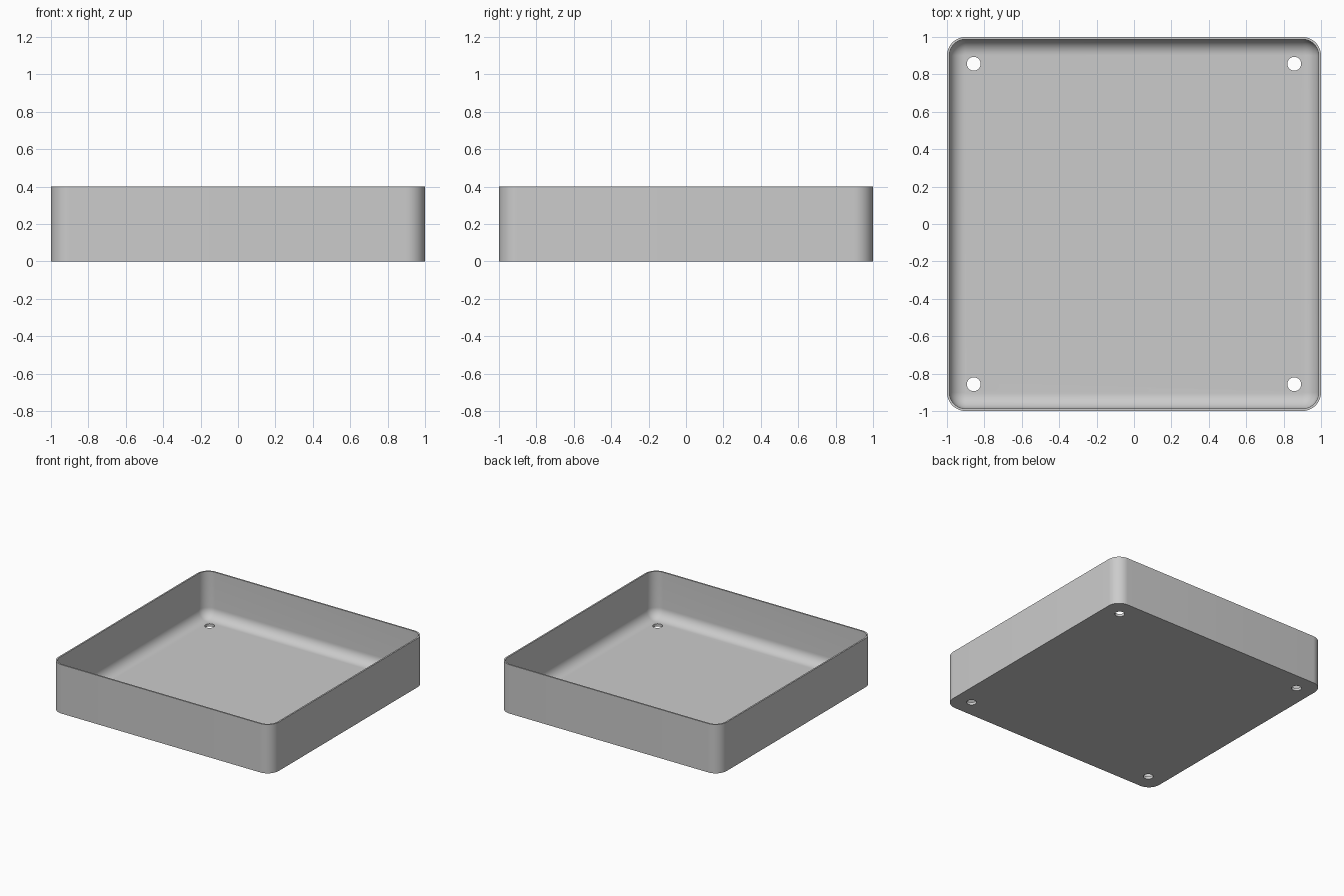
import bpy, bmesh
from math import sin, cos, pi

HALF, HEIGHT = 1.0, 0.4
CORNER = 0.1          # outer corner radius
WALL, FLOOR = 0.0125, 0.022
FILLET = 0.083        # inner floor fillet radius
HOLE_POS, HOLE_R = 0.857, 0.037
CORNER_STEPS, FILLET_STEPS = 12, 12

if "Cube" in bpy.data.objects:
    bpy.data.objects.remove(bpy.data.objects["Cube"], do_unlink=True)

grey = bpy.data.materials.new("plain_grey")
grey.use_nodes = True
grey.diffuse_color = (0.6, 0.6, 0.6, 1)
grey.node_tree.nodes["Principled BSDF"].inputs["Base Color"].default_value = (0.6, 0.6, 0.6, 1)


def rounded_ring(bm, inset, z):
    """Rounded square loop, inset from the outer wall."""
    c, r = HALF - CORNER, CORNER - inset
    ring = []
    for quarter, (sx, sy) in enumerate(((1, 1), (-1, 1), (-1, -1), (1, -1))):
        for i in range(CORNER_STEPS + 1):
            a = (quarter + i / CORNER_STEPS) * pi / 2
            ring.append(bm.verts.new((sx * c + r * cos(a), sy * c + r * sin(a), z)))
    return ring


# Profile from the outer bottom edge, over the rim, down to the inner floor
profile = [(0, 0), (0, HEIGHT), (WALL, HEIGHT)]
for i in range(FILLET_STEPS + 1):
    a = i / FILLET_STEPS * pi / 2
    profile.append((WALL + FILLET * (1 - cos(a)), FLOOR + FILLET * (1 - sin(a))))

# Tray body
bm = bmesh.new()
rings = [rounded_ring(bm, inset, z) for inset, z in profile]
for lower, upper in zip(rings, rings[1:]):
    n = len(lower)
    for i in range(n):
        j = (i + 1) % n
        bm.faces.new((lower[i], lower[j], upper[j], upper[i]))
bm.faces.new(rings[0][::-1])
bm.faces.new(rings[-1])
bmesh.ops.recalc_face_normals(bm, faces=bm.faces)
mesh = bpy.data.meshes.new("tray")
bm.to_mesh(mesh)
bm.free()
mesh.materials.append(grey)
tray = bpy.data.objects.new("tray", mesh)
bpy.context.collection.objects.link(tray)

# Screw holes through the floor corners
cutters = []
for x in (-HOLE_POS, HOLE_POS):
    for y in (-HOLE_POS, HOLE_POS):
        bpy.ops.mesh.primitive_cylinder_add(vertices=32, radius=HOLE_R, depth=0.2, location=(x, y, 0))
        cutter = bpy.context.object
        cutter.name = "hole_cutter"
        cutter.hide_render = True
        cutter.data.materials.append(grey)
        mod = tray.modifiers.new("screw_hole", 'BOOLEAN')
        mod.operation = 'DIFFERENCE'
        mod.solver = 'EXACT'
        mod.object = cutter
        cutters.append(cutter)

bpy.ops.object.select_all(action='DESELECT')
tray.select_set(True)
bpy.context.view_layer.objects.active = tray
for mod in list(tray.modifiers):
    bpy.ops.object.modifier_apply(modifier=mod.name)
for cutter in cutters:
    bpy.data.objects.remove(cutter, do_unlink=True)
bpy.ops.object.shade_smooth_by_angle(angle=pi / 6)
